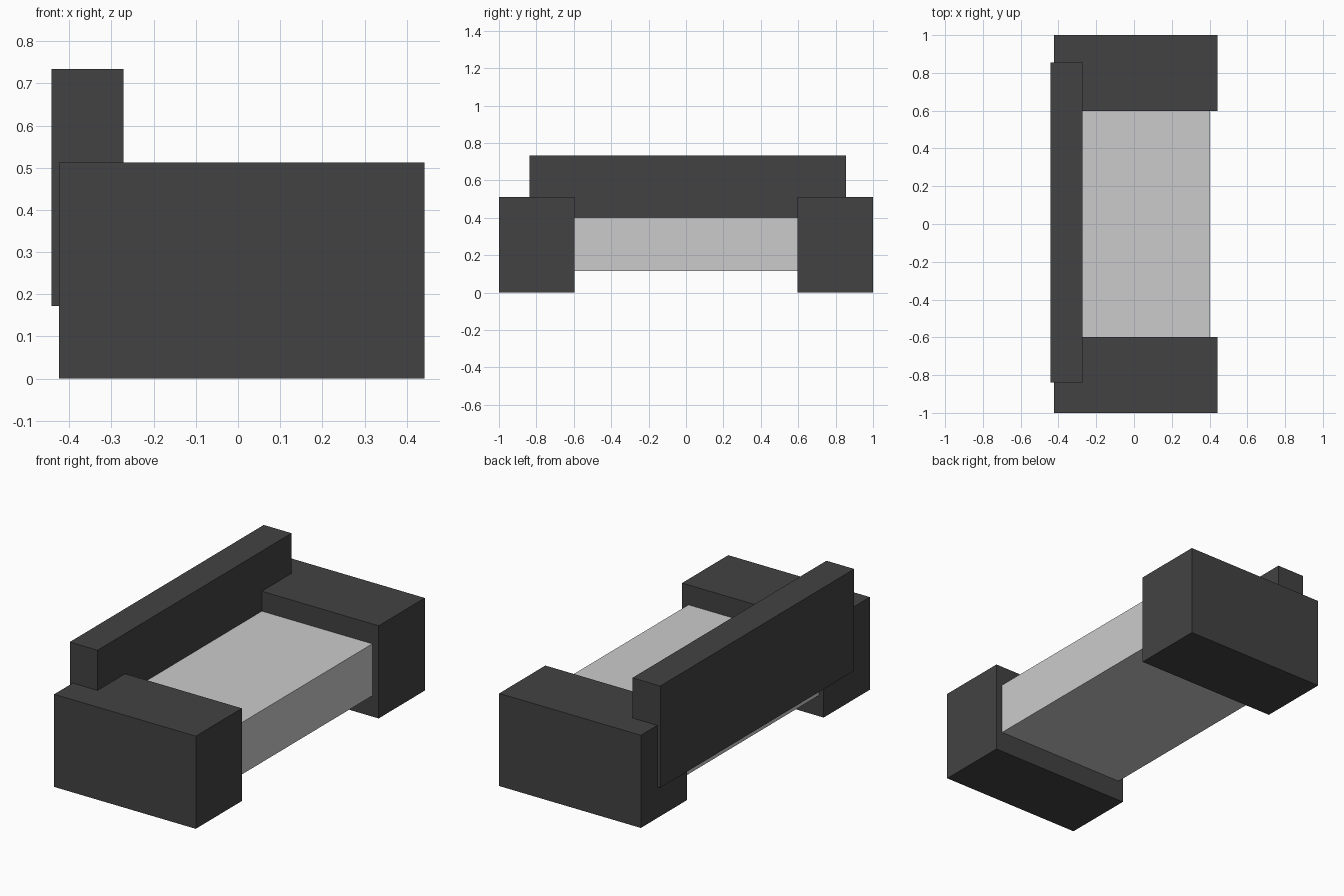
import bpy

if "Cube" in bpy.data.objects:
    bpy.data.objects.remove(bpy.data.objects["Cube"])

dark = bpy.data.materials.new("dark_fabric")
dark.diffuse_color = (0.055, 0.055, 0.055, 1)
dark.use_nodes = True
dark.node_tree.nodes["Principled BSDF"].inputs["Base Color"].default_value = dark.diffuse_color


def box(name, x, y, z, mat=None):
    """Box from (min, max) extents on each axis."""
    bpy.ops.mesh.primitive_cube_add(size=1, location=[sum(a) / 2 for a in (x, y, z)])
    ob = bpy.context.object
    ob.name = name
    ob.scale = [a[1] - a[0] for a in (x, y, z)]
    bpy.ops.object.transform_apply(location=False, rotation=False, scale=True)
    if mat:
        ob.data.materials.append(mat)
    return ob


# Wide block arms at both ends
for side, y in (("left", (-1.0, -0.597)), ("right", (0.597, 1.0))):
    box(f"{side}_arm", (-0.424, 0.442), y, (0, 0.512), dark)

# Backrest, cutting into the arms
box("backrest", (-0.442, -0.272), (-0.838, 0.856), (0.172, 0.734), dark)

# Seat block raised off the floor between the arms
box("seat", (-0.395, 0.403), (-0.6, 0.6), (0.115, 0.402))
